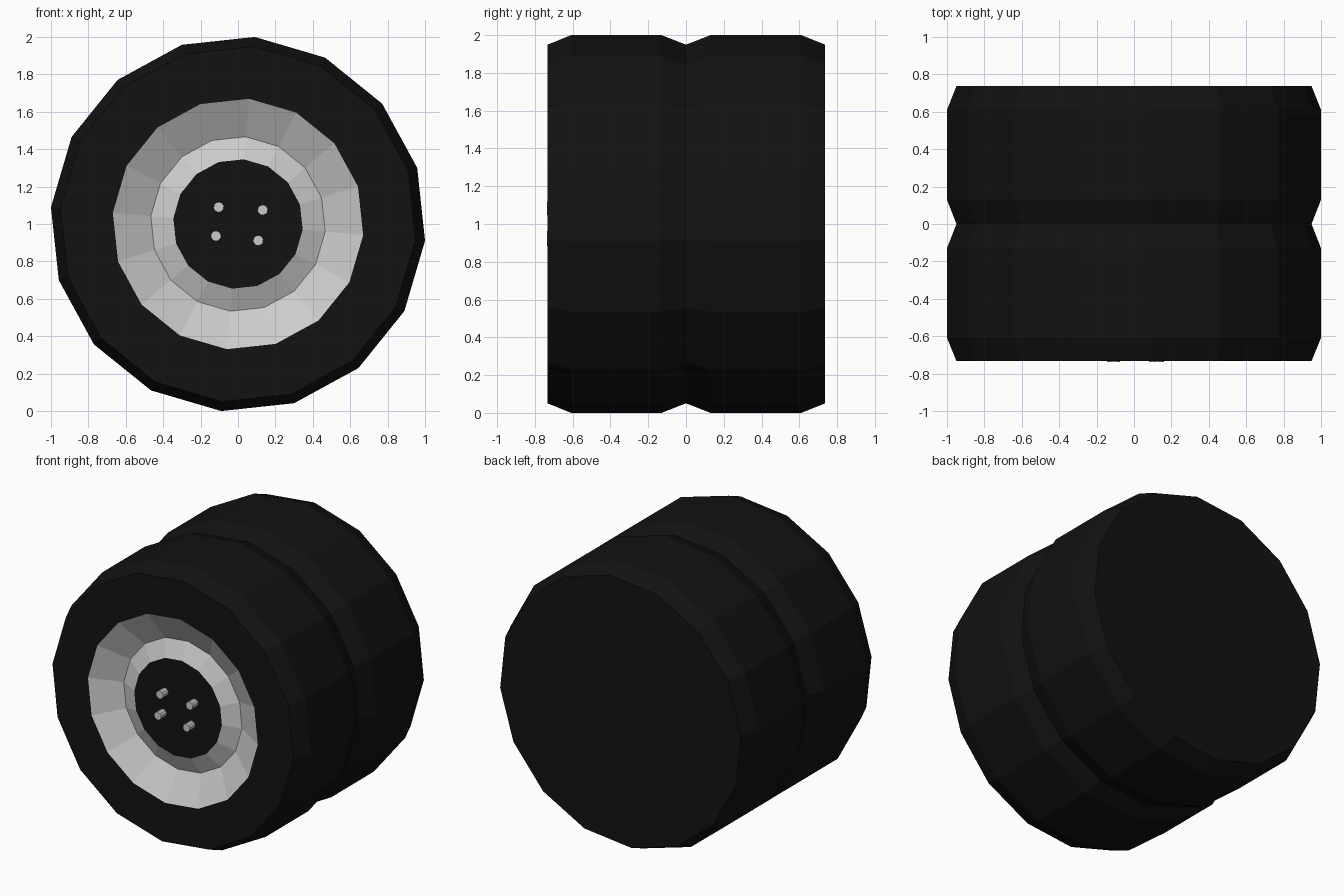
import bpy, bmesh
from math import cos, sin, radians, tau

if "Cube" in bpy.data.objects:
    bpy.data.objects.remove(bpy.data.objects["Cube"])

black = bpy.data.materials.new("black_rubber")
black.diffuse_color = (0.006, 0.006, 0.006, 1)
black.use_nodes = True
black.node_tree.nodes["Principled BSDF"].inputs["Base Color"].default_value = black.diffuse_color


def lathe(name, profile, sides, cx=0, cz=1, cap_front=False, cap_back=False, mat=None):
    """Spin (radius, y) points, listed front to back, around the y axis."""
    bm = bmesh.new()
    start = radians(84.9)
    rings = [[bm.verts.new((cx + r * cos(start + tau * k / sides), y,
                            cz + r * sin(start + tau * k / sides)))
              for k in range(sides)] for r, y in profile]
    for a, b in zip(rings, rings[1:]):
        for k in range(sides):
            n = (k + 1) % sides
            bm.faces.new((a[k], b[k], b[n], a[n]))
    if cap_front:
        bm.faces.new(rings[0])
    if cap_back:
        bm.faces.new(rings[-1][::-1])
    me = bpy.data.meshes.new(name)
    bm.to_mesh(me)
    bm.free()
    ob = bpy.data.objects.new(name, me)
    bpy.context.collection.objects.link(ob)
    if mat:
        me.materials.append(mat)
    return ob


SIDES = 16
R, R_LOW = 1.004, 0.953
FRONT, BACK = -0.733, 0.737

# Tyre: front sidewall, two treads with a central groove, closed back
lathe("tyre", [(0.672, FRONT), (R_LOW, FRONT), (R, -0.608), (R, -0.13), (R_LOW, 0.0),
               (R, 0.13), (R, 0.61), (R_LOW, BACK)], SIDES, cap_back=True, mat=black)

# Rim: raised hub collar inside a dished ring
lathe("rim", [(0.347, -0.675), (0.468, -0.62), (0.672, FRONT)], SIDES)

# Hub face
lathe("hub_face", [(0.347, -0.675)], SIDES, cap_front=True, mat=black)

# Wheel bolts
for i, (x, z) in enumerate([(-0.103, 1.09), (0.132, 1.075), (0.108, 0.912), (-0.118, 0.936)]):
    lathe(f"bolt_{i + 1}", [(0.028, -0.737), (0.028, -0.67)], 10, x, z,
          cap_front=True, cap_back=True)
